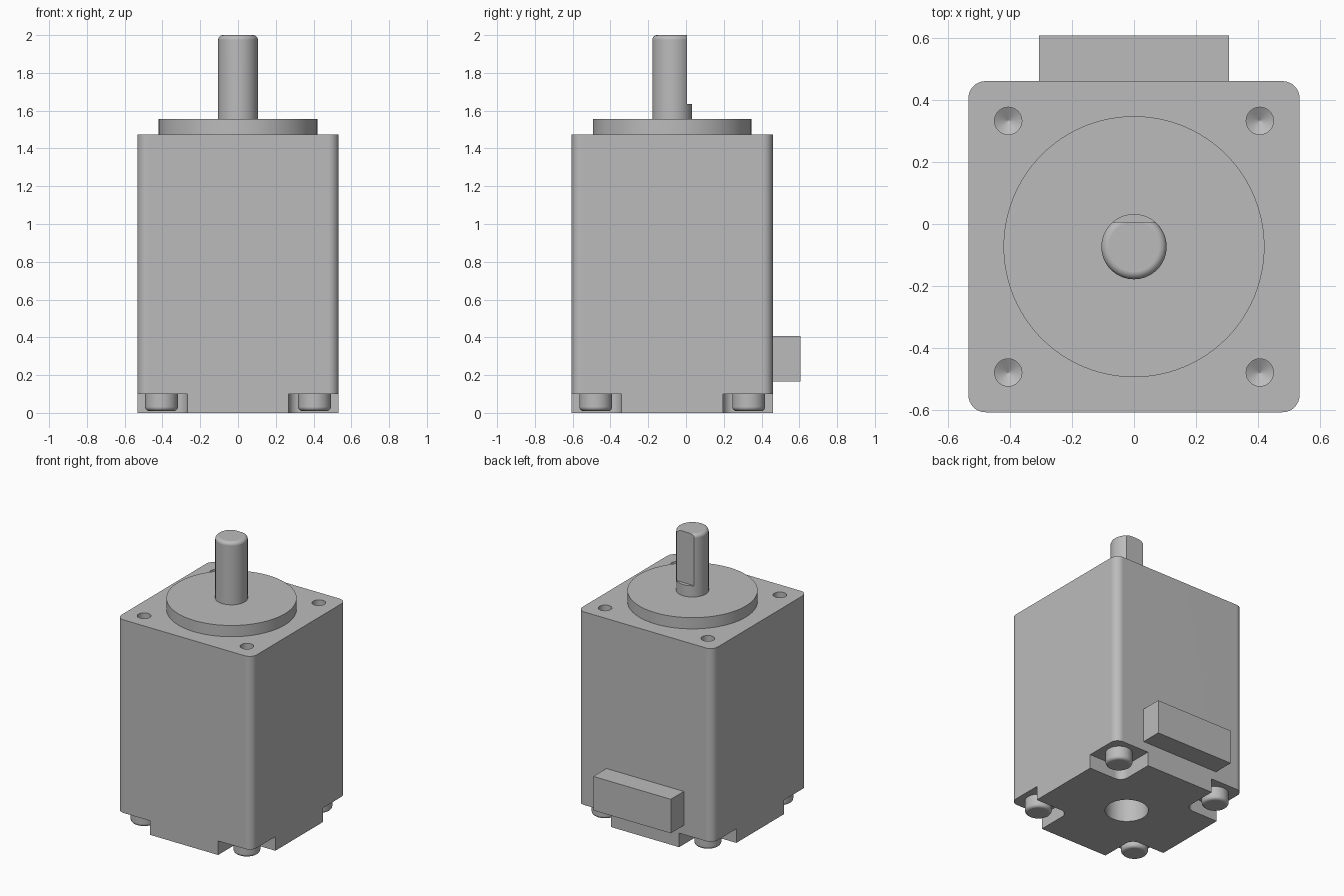
import bpy, bmesh, math
from mathutils import Vector

cube = bpy.data.objects.get("Cube")
if cube:
    bpy.data.objects.remove(cube, do_unlink=True)

grey = bpy.data.materials.new("plain_grey")
grey.use_nodes = True
colour = (0.5, 0.5, 0.5, 1)
grey.diffuse_color = colour
for node in grey.node_tree.nodes:
    if node.type == 'BSDF_PRINCIPLED':
        node.inputs["Base Color"].default_value = colour

CY = -0.073      # axis of the motor in y
HALF = 0.533     # half width of the square housing
BOLT = 0.405     # bolt offset from the axis
TOP = 1.475      # top of the housing
CORNERS = [(sx, sy) for sx in (-1, 1) for sy in (-1, 1)]


def make_object(name, bm):
    bmesh.ops.recalc_face_normals(bm, faces=bm.faces[:])
    mesh = bpy.data.meshes.new(name)
    bm.to_mesh(mesh)
    bm.free()
    mesh.materials.append(grey)
    obj = bpy.data.objects.new(name, mesh)
    bpy.context.collection.objects.link(obj)
    return obj


def box(name, low, high, radius=0):
    """Box between two corners, with optional rounded vertical edges."""
    bm = bmesh.new()
    bmesh.ops.create_cube(bm, size=1)
    low, high = Vector(low), Vector(high)
    for v in bm.verts:
        v.co = (low + high) / 2 + v.co * (high - low)
    if radius:
        upright = [e for e in bm.edges
                   if abs(e.verts[0].co.z - e.verts[1].co.z) > 1e-4]
        bmesh.ops.bevel(bm, geom=upright, offset=radius, segments=8,
                        profile=0.5, affect='EDGES')
    return make_object(name, bm)


def lathe(name, profile, x=0, y=CY, sides=64):
    """Solid of revolution about a vertical axis from (radius, z) points."""
    bm = bmesh.new()
    rings = []
    for r, z in profile:
        turn = [math.tau * i / sides for i in range(sides)]
        rings.append([bm.verts.new((x + r * math.cos(a), y + r * math.sin(a), z))
                      for a in turn])
    for a, b in zip(rings, rings[1:]):
        for i in range(sides):
            j = (i + 1) % sides
            bm.faces.new((a[i], a[j], b[j], b[i]))
    bm.faces.new(rings[0])
    bm.faces.new(rings[-1])
    return make_object(name, bm)


def rounded_rim(r, z, fillet, direction, steps=6):
    """Quarter-round profile from the side wall to the end face at height z."""
    angles = [math.pi / 2 * i / steps for i in range(steps + 1)]
    return [(r - fillet + fillet * math.cos(a),
             z - direction * fillet * (1 - math.sin(a))) for a in angles]


def cut(obj, cutter):
    mod = obj.modifiers.new("cut", 'BOOLEAN')
    mod.operation = 'DIFFERENCE'
    mod.solver = 'EXACT'
    mod.object = cutter
    bpy.context.view_layer.objects.active = obj
    bpy.ops.object.modifier_apply(modifier=mod.name)
    bpy.data.objects.remove(cutter, do_unlink=True)


def smooth(obj):
    bpy.ops.object.select_all(action='DESELECT')
    obj.select_set(True)
    bpy.context.view_layer.objects.active = obj
    bpy.ops.object.shade_smooth_by_angle(angle=math.radians(30))
    mod = obj.modifiers.new("even_normals", 'WEIGHTED_NORMAL')
    mod.keep_sharp = True


# Housing with rounded uprights
housing = box("housing", (-HALF, CY - HALF, 0), (HALF, CY + HALF, TOP), 0.055)

# Corner notches, drilled mounting holes and screws
screws = []
for sx, sy in CORNERS:
    xs = sorted((sx * 0.268, sx * 0.8))
    ys = sorted((CY + sy * 0.268, CY + sy * 0.8))
    cut(housing, box("notch_cutter", (xs[0], ys[0], -0.1),
                     (xs[1], ys[1], 0.1), 0.06))
    x, y = sx * BOLT, CY + sy * BOLT
    cut(housing, lathe("hole_cutter", [(0.044, TOP + 0.1), (0.044, TOP - 0.2),
                                       (0.0005, TOP - 0.226)], x, y, 32))
    side = "left" if sx > 0 else "right"
    end = "front" if sy < 0 else "back"
    profile = [(0.087, 0.12)] + rounded_rim(0.087, 0.01, 0.022, -1)
    screws.append(lathe(f"screw_{end}_{side}", profile, x, y, 40))

# Bore in the underside
cut(housing, lathe("bore_cutter", [(0.14, -0.1), (0.14, 0.3)], sides=48))

# Raised pilot disc
disc = lathe("pilot_disc", [(0.42, TOP - 0.01), (0.42, 1.555)], sides=96)

# Output shaft with a flat on its back
shaft = lathe("shaft", [(0.105, 1.54)] + rounded_rim(0.105, 2, 0.025, 1))
cut(shaft, box("flat_cutter", (-0.3, 0.006, 1.635), (0.3, 0.3, 2.2)))

# Connector block on the back
box("connector", (-0.305, CY + HALF - 0.01, 0.165), (0.305, 0.607, 0.407))

for part in [housing, disc, shaft] + screws:
    smooth(part)
